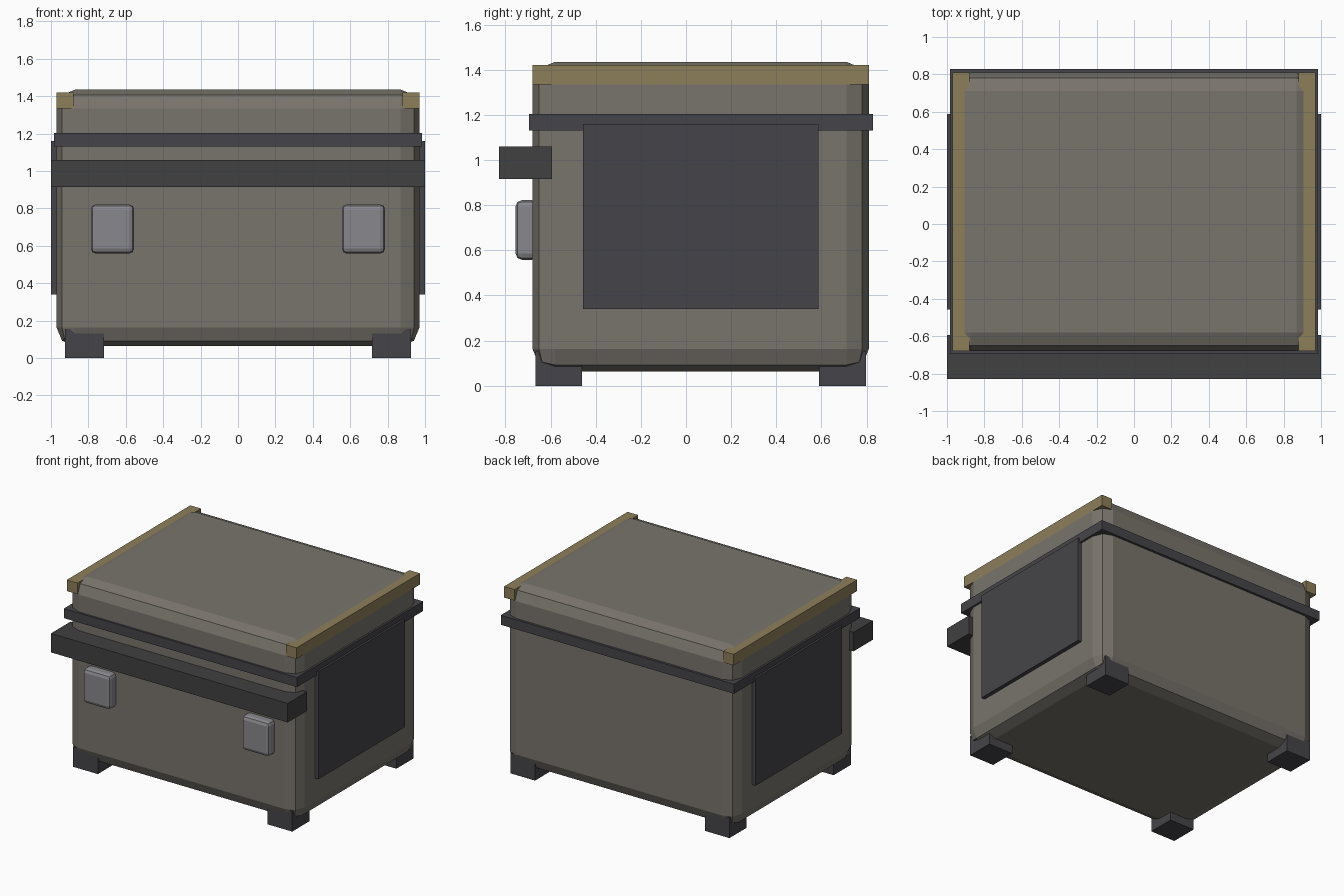
import bpy, bmesh

if "Cube" in bpy.data.objects:
    bpy.data.objects.remove(bpy.data.objects["Cube"])


def material(name, rgb):
    m = bpy.data.materials.new(name)
    m.diffuse_color = (*rgb, 1)
    m.use_nodes = True
    m.node_tree.nodes["Principled BSDF"].inputs["Base Color"].default_value = m.diffuse_color
    return m


SHELL = material("shell", (0.19, 0.175, 0.15))
DARK = material("dark_trim", (0.06, 0.06, 0.068))
BLACK = material("black_trim", (0.052, 0.052, 0.052))
BRASS = material("brass", (0.27, 0.21, 0.105))
STEEL = material("steel", (0.25, 0.25, 0.27))


def box(name, x, y, z, mat, bevel=0, segments=2):
    """Box from (min, max) ranges, with optional rounded edges."""
    bm = bmesh.new()
    bmesh.ops.create_cube(bm, size=1)
    for v in bm.verts:
        v.co = [(r[0] + r[1]) / 2 + c * (r[1] - r[0])
                for r, c in zip((x, y, z), v.co)]
    me = bpy.data.meshes.new(name)
    bm.to_mesh(me)
    bm.free()
    me.materials.append(mat)
    ob = bpy.data.objects.new(name, me)
    bpy.context.collection.objects.link(ob)
    if bevel:
        mod = ob.modifiers.new("bevel", "BEVEL")
        mod.width = bevel
        mod.segments = segments
    return ob


def pair(name, x, y, z, mat, **kw):
    """The same box on the left and right sides."""
    box("right_" + name, x, y, z, mat, **kw)
    box("left_" + name, (-x[1], -x[0]), y, z, mat, **kw)


# Main chest and the band around it
box("chest_body", (-0.97, 0.97), (-0.68, 0.81), (0.063, 1.435), SHELL, bevel=0.1)
box("lid_band", (-0.985, 0.985), (-0.695, 0.828), (1.13, 1.203), DARK)

# Front bar
box("front_bar", (-1, 1), (-0.828, -0.593), (0.915, 1.06), BLACK)

# Top edge rails, side panels and front latches
pair("top_rail", (0.88, 0.97), (-0.68, 0.81), (1.335, 1.42), BRASS)
pair("side_panel", (0.95, 1.0), (-0.457, 0.587), (0.34, 1.16), DARK)
pair("latch", (0.555, 0.787), (-0.755, -0.655), (0.558, 0.822), STEEL, bevel=0.028)

# Feet
pair("front_foot", (0.717, 0.925), (-0.667, -0.46), (0, 0.155), DARK)
pair("back_foot", (0.717, 0.925), (0.59, 0.797), (0, 0.155), DARK)
